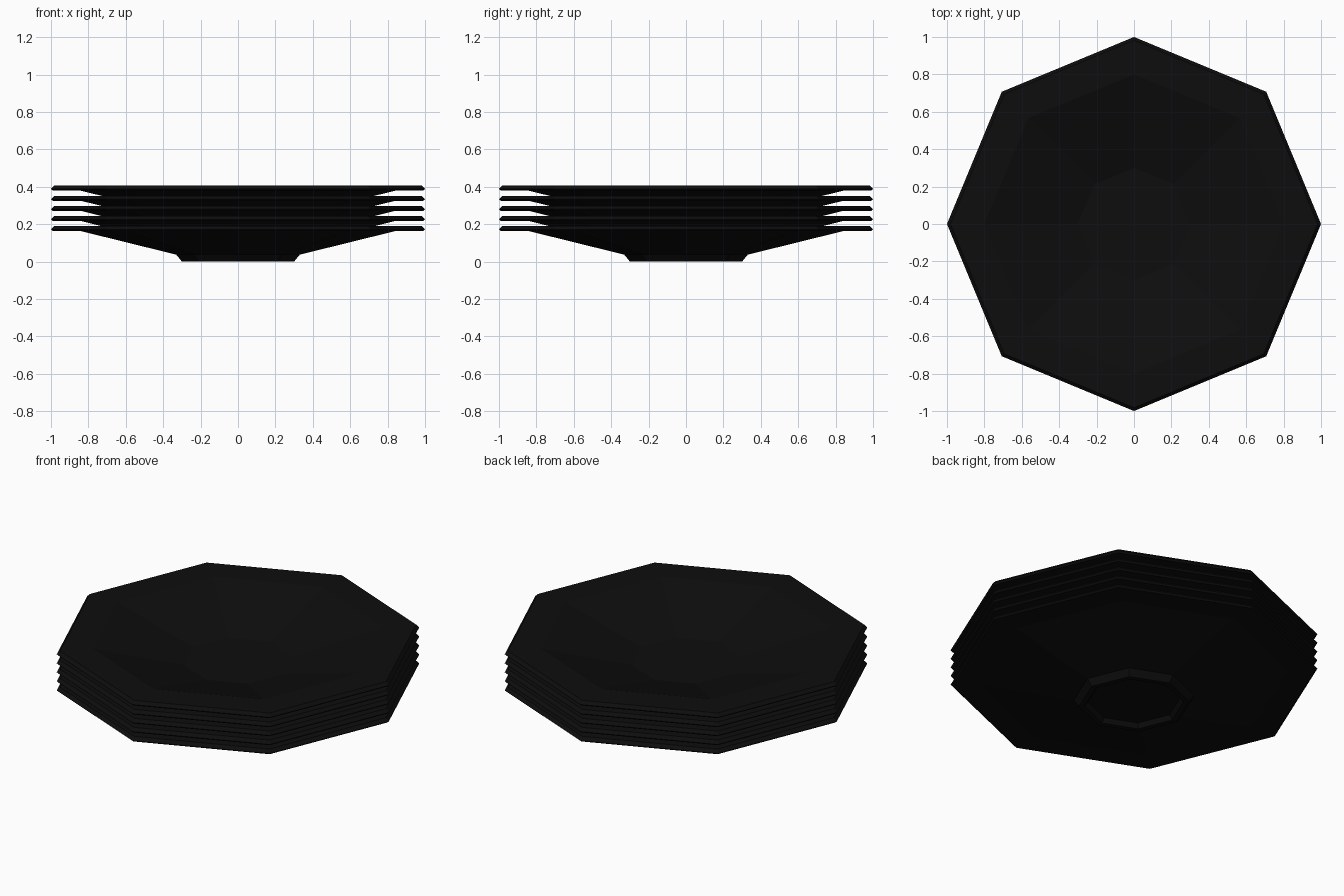
import bpy
import bmesh
from math import cos, sin, pi

cube = bpy.data.objects.get("Cube")
if cube:
    bpy.data.objects.remove(cube, do_unlink=True)

SIDES = 8
PLATES = 5
SPACING = 0.054

# Glossless black glaze
black = bpy.data.materials.new("black_glaze")
black.use_nodes = True
color = (0.004, 0.004, 0.004, 1)
black.diffuse_color = color
black.node_tree.nodes["Principled BSDF"].inputs["Base Color"].default_value = color

# Plate section (radius, height): foot recess, foot, underside, rim, well
profile = [
    (0.25, 0.025), (0.27, 0.0), (0.30, 0.0), (0.33, 0.037),
    (0.84, 0.163), (0.99, 0.163), (1.0, 0.172), (0.982, 0.19),
    (0.80, 0.19), (0.30, 0.052),
]


def plate_mesh():
    bm = bmesh.new()
    rings = [[bm.verts.new((r * cos(2 * pi * i / SIDES), r * sin(2 * pi * i / SIDES), z))
              for i in range(SIDES)] for r, z in profile]
    for low, high in zip(rings, rings[1:]):
        for i in range(SIDES):
            j = (i + 1) % SIDES
            bm.faces.new((low[i], low[j], high[j], high[i]))
    bm.faces.new(rings[0][::-1])
    bm.faces.new(rings[-1])
    bmesh.ops.recalc_face_normals(bm, faces=bm.faces)
    mesh = bpy.data.meshes.new("plate")
    bm.to_mesh(mesh)
    bm.free()
    mesh.materials.append(black)
    return mesh


# Nested stack of identical plates
mesh = plate_mesh()
for n in range(PLATES):
    plate = bpy.data.objects.new(f"plate_{n + 1}", mesh)
    plate.location.z = n * SPACING
    bpy.context.collection.objects.link(plate)
